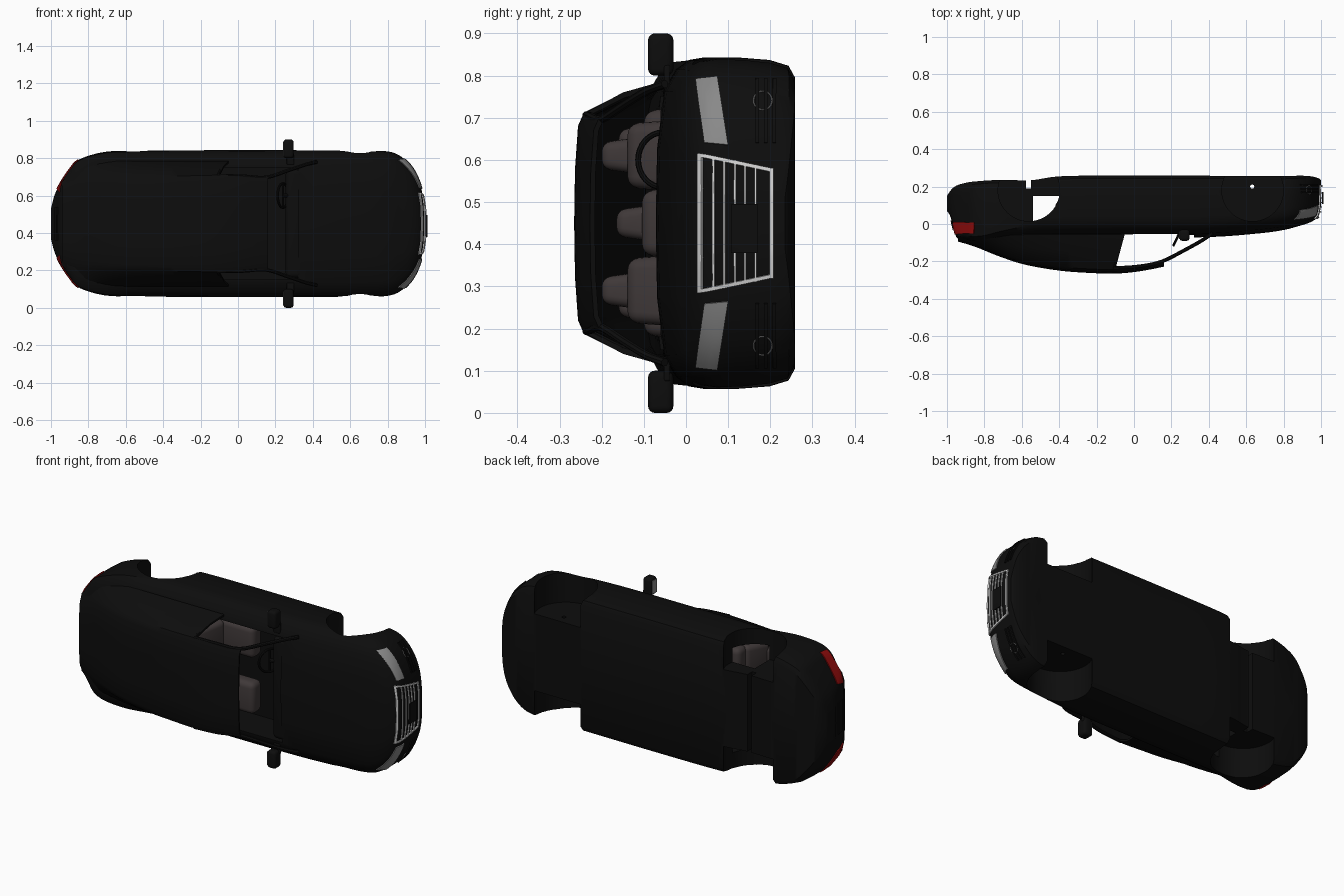
import bpy, bmesh, math
from mathutils import Matrix, Vector
from mathutils.bvhtree import BVHTree

if "Cube" in bpy.data.objects:
    bpy.data.objects.remove(bpy.data.objects["Cube"])

# Car is built upright (x forward, y left, z up), then rolled so its roof faces -y
ROLL = Matrix.Translation((0, 0, 0.45)) @ Matrix.Rotation(math.pi / 2, 4, 'X')

def material(name, r, g, b):
    m = bpy.data.materials.new(name)
    m.diffuse_color = (r, g, b, 1)
    m.use_nodes = True
    m.node_tree.nodes["Principled BSDF"].inputs["Base Color"].default_value = m.diffuse_color
    return m

BLACK = material("black_paint", .004, .004, .004)
SEAT = material("seat_leather", .05, .04, .04)
LAMP = material("lamp_grey", .25, .25, .25)
CHROME = material("chrome", .65, .65, .65)
RED = material("tail_red", .3, .004, .004)
parts = []

def add(name, bm, mat, solid=0.0):
    bmesh.ops.recalc_face_normals(bm, faces=bm.faces)
    me = bpy.data.meshes.new(name)
    bm.to_mesh(me)
    bm.free()
    me.materials.append(mat)
    ob = bpy.data.objects.new(name, me)
    bpy.context.collection.objects.link(ob)
    if solid:
        s = ob.modifiers.new("thickness", 'SOLIDIFY')
        s.thickness, s.offset = solid, 0
    parts.append(ob)
    return ob

def spline(rows, n):
    """Smooth rows of numbers with Catmull-Rom."""
    out = []
    for i in range(len(rows) - 1):
        a, b, c, d = rows[max(i - 1, 0)], rows[i], rows[i + 1], rows[min(i + 2, len(rows) - 1)]
        for k in range(n):
            t = k / n
            out.append([q + .5 * t * (r - p + t * (2*p - 5*q + 4*r - s + t * (3*(q - r) + s - p)))
                        for p, q, r, s in zip(a, b, c, d)])
    return out + [list(rows[-1])]

def loft(rings, closed):
    bm = bmesh.new()
    vs = [[bm.verts.new(p) for p in r] for r in rings]
    n = len(vs[0])
    for a, b in zip(vs, vs[1:]):
        for j in range(n if closed else n - 1):
            k = (j + 1) % n
            bm.faces.new((a[j], a[k], b[k], b[j]))
    if closed:
        bm.faces.new(vs[0])
        bm.faces.new(vs[-1])
    return bm

def box(name, size, loc, mat, bevel=0.0, tilt=0.0, taper=1.0):
    bm = bmesh.new()
    bmesh.ops.create_cube(bm, size=1)
    for v in bm.verts:
        if v.co.z > 0:
            v.co.y *= taper
    bmesh.ops.scale(bm, vec=size, verts=bm.verts)
    if bevel:
        bmesh.ops.bevel(bm, geom=bm.edges[:], offset=bevel, segments=4, profile=.5, affect='EDGES')
    bmesh.ops.transform(bm, matrix=Matrix.Translation(loc) @ Matrix.Rotation(tilt, 4, 'Y'), verts=bm.verts)
    return add(name, bm, mat)

def cylinder(name, r, depth, loc):
    bm = bmesh.new()
    bmesh.ops.create_cone(bm, cap_ends=True, segments=48, radius1=r, radius2=r, depth=depth,
                          matrix=Matrix.Translation(loc) @ Matrix.Rotation(math.pi / 2, 4, 'X'))
    return add(name, bm, BLACK)

def tube(name, pts, r, mat, closed=False):
    """Round bar along a path."""
    pts = [Vector(p) for p in pts]
    n = len(pts)
    bm, rings = bmesh.new(), []
    for i, p in enumerate(pts):
        nxt = pts[(i + 1) % n] if closed else pts[min(i + 1, n - 1)]
        prv = pts[i - 1] if closed else pts[max(i - 1, 0)]
        t = (nxt - prv).normalized()
        ref = Vector((1, 0, 0)) if closed else Vector((.1, .3, 1))
        u = t.cross(ref).normalized()
        v = t.cross(u)
        rings.append([bm.verts.new(p + r * (math.cos(a) * u + math.sin(a) * v))
                      for a in (k * math.pi / 4 for k in range(8))])
    for i in range(n if closed else n - 1):
        a, b = rings[i], rings[(i + 1) % n]
        for j in range(8):
            bm.faces.new((a[j], a[(j + 1) % 8], b[(j + 1) % 8], b[j]))
    if not closed:
        bm.faces.new(rings[0])
        bm.faces.new(rings[-1])
    return add(name, bm, mat)

# Lower body: x, half width, top height, bottom height
STATIONS = [(-1, .08, -.07, -.15), (-.98, .155, -.035, -.18), (-.95, .215, .07, -.205), (-.9, .29, .09, -.22),
            (-.845, .345, .098, -.228), (-.71, .384, .085, -.236), (-.55, .389, .078, -.234), (-.38, .391, .075, -.256),
            (0, .393, .073, -.258), (.4, .392, .07, -.258), (.67, .391, .05, -.256), (.8, .386, .032, -.256),
            (.87, .36, .014, -.258), (.93, .3, -.004, -.257), (.97, .22, -.025, -.25), (.99, .14, -.05, -.243),
            (1, .07, -.1, -.235)]
rings = []
for x, w, t, b in spline(STATIONS, 4):
    f = min(1, (t - b) / .3)
    g = f * (1 - .6 * min(1, max(0, (-.5 - x) / .3)))
    half = [(0, t), (.45*w, t - .003*g), (.8*w, t - .02*g), (.93*w, t - .05*g), (.985*w, t - .08*g), (w, t - .115*f),
            (w, (t + b)/2 - .03*f), (.985*w, b + .06*f), (.95*w, b + .015*f), (.88*w, b), (0, b)]
    rings.append([(x, y, z) for y, z in half] + [(x, -y, z) for y, z in half[-2:0:-1]])
bm = loft(rings, True)
bmesh.ops.recalc_face_normals(bm, faces=bm.faces)
tree = BVHTree.FromBMesh(bm)
body = add("body", bm, BLACK)

# Wheel wells, axle holes and cabin cut out of the body
cutters = [box("cabin_cutter", (.86, .6, .4), (-.11, 0, .05), BLACK),
           cylinder("front_axle_cutter", .011, 1, (.632, 0, -.2)),
           box("rear_axle_cutter", (.026, 1, .1), (-.565, 0, -.24), BLACK)]
for x in (-.562, .634):
    for s in (1, -1):
        cutters.append(cylinder("wheel_well_cutter", .165, .26, (x, s * .35, -.18)))
for c in cutters:
    parts.remove(c)
    c.hide_render = True
    m = body.modifiers.new("cut", 'BOOLEAN')
    m.operation, m.object, m.solver = 'DIFFERENCE', c, 'EXACT'

# Roof shell: x, centre height, roof edge half width, base half width
ROOF = [(-.94, .088, .2, .215), (-.85, .115, .23, .31), (-.72, .167, .24, .325), (-.58, .212, .245, .33),
        (-.4, .243, .25, .33), (-.25, .255, .252, .33), (-.1, .259, .255, .33), (.03, .247, .252, .325), (.16, .222, .245, .32)]
rings = []
for x, h, wr, wb in spline(ROOF, 4):
    e = h - .02
    d = .05 * min(1, max(0, (x + .5) / .4))
    half = [(d, wb, .055), (d*.5, (wb + wr)/2 + .012, (e + .055)/2), (0, wr, e), (0, wr*.9, h - .009), (0, wr*.5, h - .002)]
    rings.append([(x + q, y, z) for q, y, z in half] + [(x, 0, h)] + [(x + q, -y, z) for q, y, z in half[::-1]])
bm = loft(rings, False)
# Open front side windows
gone = [f for f in bm.faces if abs(f.calc_center_median().y) > .256 and min(v.co.x for v in f.verts) > -.11]
bmesh.ops.delete(bm, geom=gone, context='FACES')
add("roof_shell", bm, BLACK, .012)

for s in (1, -1):
    # Window rail and windscreen pillar
    path = [(-.11, .256, .236), (.03, .253, .226), (.15, .247, .2), (.27, .285, .14), (.36, .315, .09), (.42, .33, .05)]
    tube("windscreen_pillar", [(x, s*y, z) for x, y, z in spline(path, 4)], .01, BLACK)
    tube("middle_pillar", [(-.06, s*.327, .05), (-.085, s*.302, .145), (-.107, s*.256, .236)], .009, BLACK)
    # Door mirrors
    box("mirror_housing", (.055, .1, .06), (.27, s*.4, .06), BLACK, .016)
    box("mirror_glass", (.004, .075, .042), (.242, s*.4, .06), LAMP)
    box("mirror_arm", (.04, .06, .015), (.28, s*.345, .045), BLACK, .005)

# Seats: cushions, tapered backs and headrests
for y, x, top in [(.16, -.17, .2), (-.16, -.17, .2), (0, -.4, .165), (.19, -.42, .16), (-.19, -.42, .16)]:
    box("seat_cushion", (.24, .18, .09), (x + .12, y, -.08), SEAT, .03)
    box("seat_back", (.07, .18, top), (x, y, top/2 - .06), SEAT, .028, -.3, .85)
    box("headrest", (.05, .09, .1), (x - .045, y, top - .05), SEAT, .022, -.2, .7)

# Dashboard and steering wheel
box("dashboard", (.09, .58, .12), (.3, 0, 0), BLACK, .025)
ring = Matrix.Translation((.24, .15, .055)) @ Matrix.Rotation(-.45, 4, 'Y')
rim = [ring @ Vector((0, .065*math.cos(k*math.pi/16), .065*math.sin(k*math.pi/16))) for k in range(32)]
tube("steering_wheel", rim, .007, BLACK, True)
tube("steering_column", [(.24, .15, .055), (.32, .15, .02)], .012, BLACK)
for k in (0, 16, 24):
    tube("steering_spoke", [(.24, .15, .055), rim[k]], .006, BLACK)

def on_body(y, z, side, off):
    for k in range(40):  # slide inwards if the ray passes over the shoulder
        hit, nor, _, _ = tree.ray_cast(Vector((2 * side, y * (1 - .01*k), z - .001*k)), Vector((-side, 0, 0)))
        if hit:
            return hit + nor * off

def patch(name, corners, nu, nv, mat, side=1, off=.002, solid=.007):
    """Plate laid over the nose (side 1) or tail (side -1), between four (y, z) corners."""
    a, b, c, d = [Vector(p) for p in corners]
    rows = []
    for i in range(nu + 1):
        p, q = a.lerp(b, i / nu), d.lerp(c, i / nu)
        rows.append([on_body(*p.lerp(q, j / nv), side, off) for j in range(nv + 1)])
    return add(name, loft(rows, False), mat, solid)

for s in (1, -1):
    # Head and tail lamps
    patch("headlight", [(s*.19, -.045), (s*.34, -.026), (s*.345, -.075), (s*.185, -.1)], 14, 5, LAMP)
    patch("taillight", [(s*.17, .055), (s*.335, .05), (s*.34, -.008), (s*.19, -.012)], 14, 5, RED, -1)
    # Fog lamps with slats
    tube("fog_lamp_ring", [on_body(s*.29 + .022*math.cos(a), -.182 + .022*math.sin(a), 1, .002)
                           for a in (k * math.pi / 12 for k in range(24))], .0018, LAMP, True)
    for z in (-.165, -.185, -.205):
        patch("bumper_slat", [(s*.19, z), (s*.34, z), (s*.34, z - .008), (s*.19, z - .008)], 10, 1, BLACK, 1, .003)
    # Grille side frame
    patch("grille_side", [(s*.165, -.035), (s*.13, -.2), (s*.121, -.2), (s*.156, -.035)], 12, 1, CHROME, 1, .004)

# Grille bars and plates
for i, z in enumerate((-.036, -.066, -.091, -.116, -.14, -.165, -.203)):
    w, t = .165 + (z + .035) * .21, .0045 if i in (0, 6) else .0025
    patch("grille_bar", [(-w, z + t), (w, z + t), (w, z - t), (-w, z - t)], 24, 1, CHROME, 1, .004)
patch("front_plate", [(-.07, -.108), (.045, -.108), (.045, -.17), (-.07, -.17)], 8, 3, BLACK, 1, .009)
patch("rear_plate", [(-.09, .03), (.09, .03), (.09, -.02), (-.09, -.02)], 4, 2, BLACK, -1)

# Apply modifiers, shade, roll into place
for ob in parts:
    bpy.ops.object.select_all(action='DESELECT')
    bpy.context.view_layer.objects.active = ob
    ob.select_set(True)
    for m in list(ob.modifiers):
        bpy.ops.object.modifier_apply(modifier=m.name)
    bpy.ops.object.shade_smooth_by_angle(angle=math.radians(35))
    ob.matrix_world = ROLL
for c in cutters:
    bpy.data.objects.remove(c)
